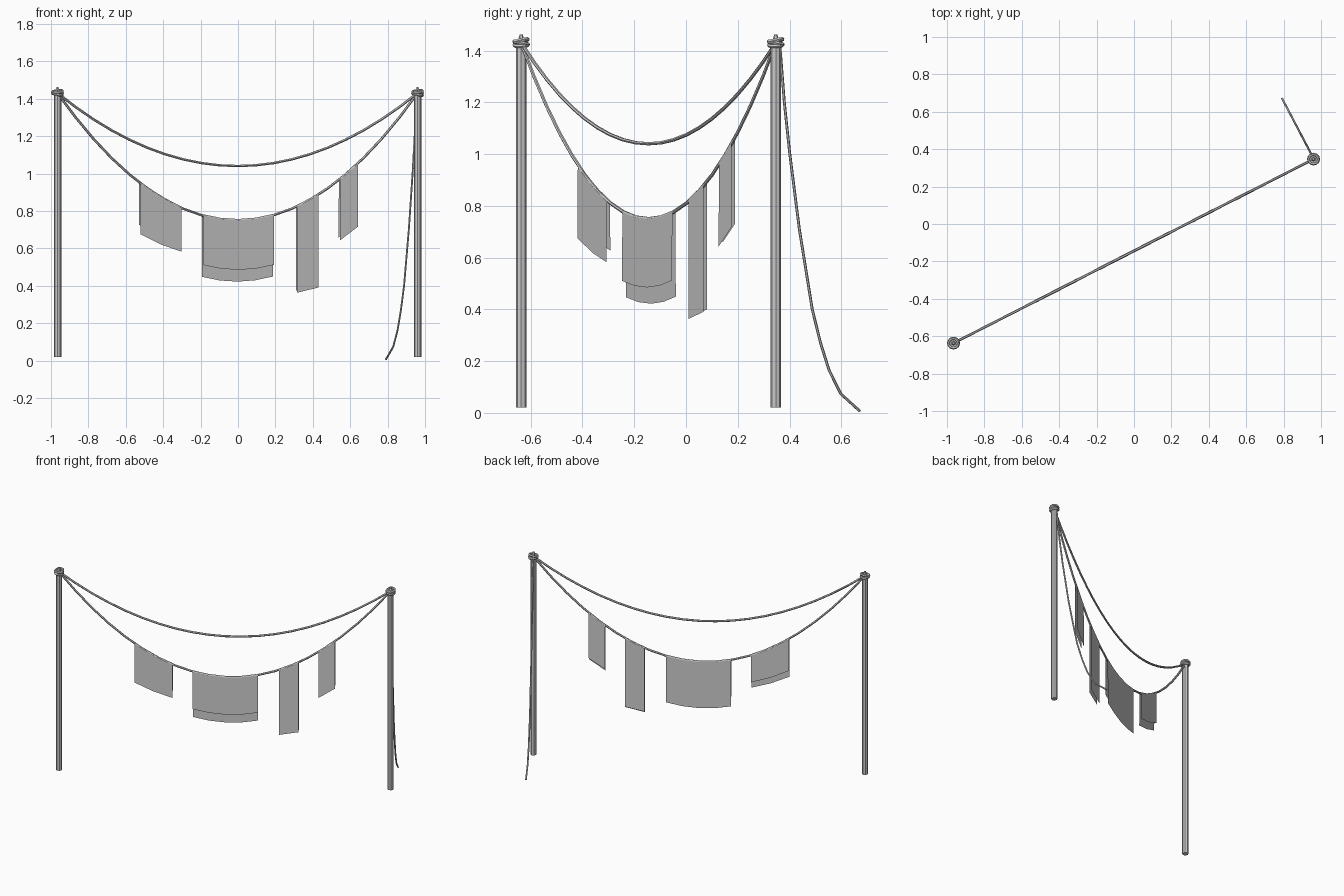
import bpy, bmesh, math
from mathutils import Vector, Matrix

if "Cube" in bpy.data.objects:
    bpy.data.objects.remove(bpy.data.objects["Cube"])

A = Vector((-0.965, -0.637, 0))
B = Vector((0.96, 0.347, 0))
MID = (A + B) / 2
HALF = (B - A) / 2
DIR = HALF.normalized()
NRM = Vector((-DIR.y, DIR.x, 0))      # towards the back
YAW = math.atan2(DIR.y, DIR.x)


def make(name, bm):
    me = bpy.data.meshes.new(name)
    bm.to_mesh(me)
    bm.free()
    ob = bpy.data.objects.new(name, me)
    bpy.context.collection.objects.link(ob)
    return ob


def tube(name, pts, r, sides=6):
    """Low-poly rope swept along a path of points."""
    bm = bmesh.new()
    rings = []
    for i, p in enumerate(pts):
        t = (pts[min(i + 1, len(pts) - 1)] - pts[max(i - 1, 0)]).normalized()
        u = t.cross(Vector((0, 0, 1))).normalized()
        v = u.cross(t)
        rings.append([bm.verts.new(p + r * (math.cos(a) * u + math.sin(a) * v))
                      for a in (2 * math.pi * k / sides for k in range(sides))])
    for a, b in zip(rings, rings[1:]):
        for k in range(sides):
            j = (k + 1) % sides
            bm.faces.new((a[k], a[j], b[j], b[k]))
    bm.faces.new(rings[0])
    bm.faces.new(rings[-1][::-1])
    bmesh.ops.recalc_face_normals(bm, faces=bm.faces)
    return make(name, bm)


def sag(t, low, top=1.43):
    return MID + HALF * t + Vector((0, 0, low + (top - low) * t * t))


def post(name, base):
    bm = bmesh.new()
    bmesh.ops.create_cone(bm, cap_ends=True, segments=8, radius1=0.02, radius2=0.02, depth=1.42,
                          matrix=Matrix.Translation(base + Vector((0, 0, 0.73))))
    make(name, bm)


def wraps(name, base):
    """Tilted coils of rope tied around the top of a post."""
    for i, (z, tx, ty, R) in enumerate([(1.422, 0.12, 0.15, 0.026), (1.43, -0.2, 0.1, 0.027),
                                        (1.438, 0.15, -0.2, 0.026)]):
        bpy.ops.mesh.primitive_torus_add(location=base + Vector((0, 0, z)), rotation=(tx, ty, YAW),
                                         major_segments=12, minor_segments=6,
                                         major_radius=R, minor_radius=0.008)
        bpy.context.object.name = f"{name}_{i + 1}"
    bm = bmesh.new()
    bmesh.ops.create_cone(bm, cap_ends=True, segments=6, radius1=0.013, radius2=0.006, depth=0.025,
                          matrix=Matrix.Translation(base + Vector((0, 0, 1.45))))
    make(name + "_tip", bm)


def cloth(name, x0, x1, front, back, seg):
    """Thin sheet folded over the lower rope; front/back = bottom heights (left, right) or drop."""
    bm = bmesh.new()
    cols = []
    for i in range(seg + 1):
        f = i / seg
        t = (x0 + (x1 - x0) * f - MID.x) / HALF.x
        p = sag(t, 0.75)
        z0 = p.z
        drop = [d[0] + (d[1] - d[0]) * f for d in (front, back)]
        prof = [(-0.008, z0 - drop[0]), (-0.007, z0), (0, z0 + 0.007), (0.007, z0), (0.008, z0 - drop[1])]
        cols.append([bm.verts.new(Vector((p.x, p.y, z)) + NRM * o) for o, z in prof])
    for a, b in zip(cols, cols[1:]):
        for k in range(4):
            bm.faces.new((a[k], b[k], b[k + 1], a[k + 1]))
    make(name, bm)


# Posts and their rope coils
for side, base in (("left", A), ("right", B)):
    post(side + "_post", base)
    wraps(side + "_rope_coil", base)

# Two sagging lines between the posts
N = 20
for name, low in (("upper_rope", 1.04), ("lower_rope", 0.75)):
    tube(name, [sag(-1 + 2 * i / N, low) for i in range(N + 1)], 0.007)

# Loose rope end hanging to the ground
tail = [(0.362, 1.43), (0.38, 1.2), (0.4, 1.01), (0.438, 0.71), (0.488, 0.4),
        (0.52, 0.27), (0.553, 0.165), (0.598, 0.074), (0.672, 0.007)]
tube("loose_rope", [Vector((0.955 - (y - 0.36) * 0.525, y, z)) for y, z in tail], 0.0055)

# Washing hung over the lower rope
cloth("left_cloth", -0.525, -0.305, (0.275, 0.235), (0.225, 0.19), 2)
cloth("large_cloth", -0.188, 0.19, (0.265, 0.265), (0.328, 0.328), 4)
cloth("long_cloth", 0.313, 0.427, (0.46, 0.495), (0.45, 0.485), 1)
cloth("small_cloth", 0.542, 0.638, (0.325, 0.335), (0.31, 0.32), 1)
